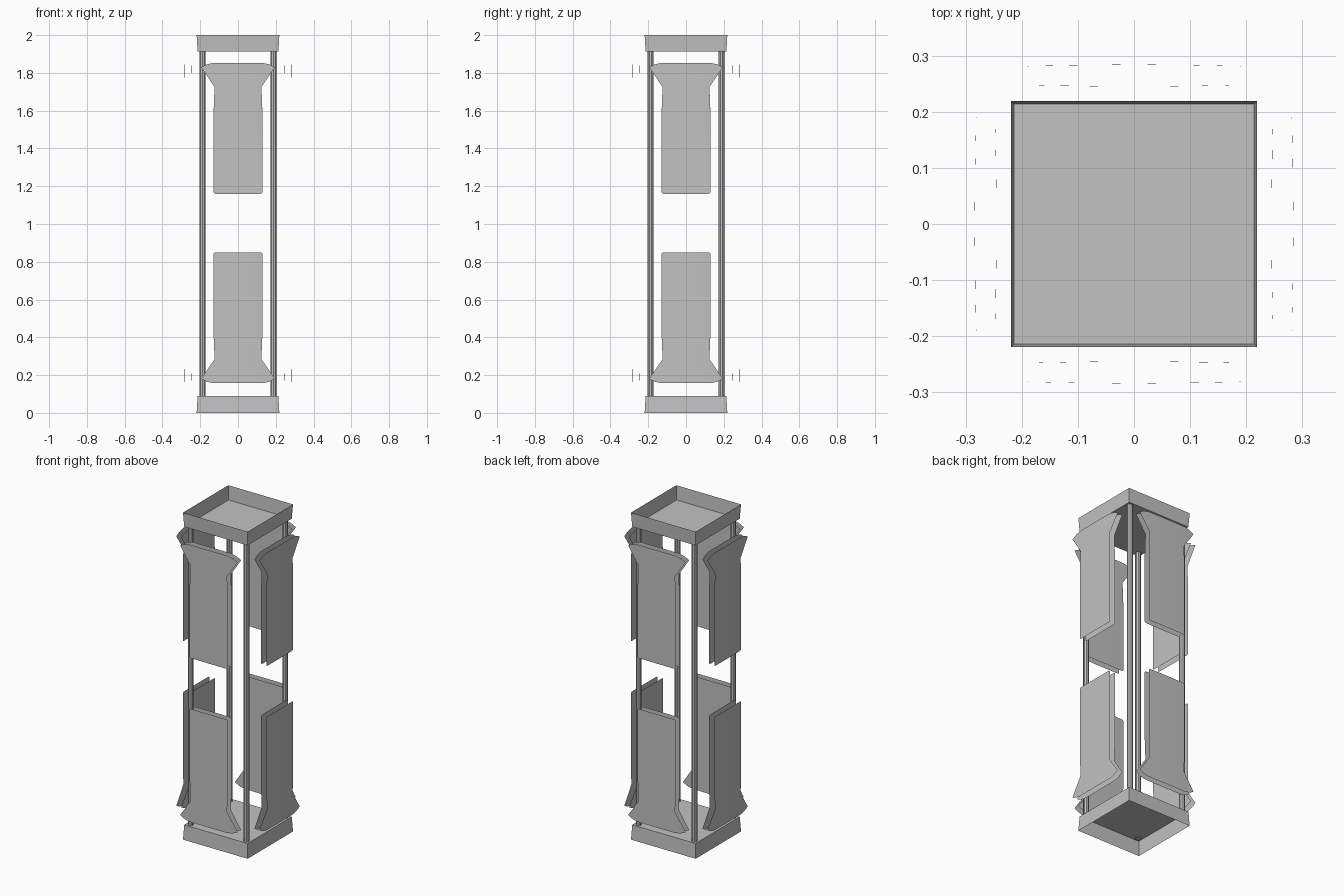
import bpy, bmesh
from math import pi
from mathutils import Matrix

cube = bpy.data.objects.get("Cube")
if cube:
    bpy.data.objects.remove(cube, do_unlink=True)

GREY = (0.54, 0.54, 0.54, 1)
mat = bpy.data.materials.new("plain grey")
mat.use_nodes = True
mat.diffuse_color = GREY
mat.node_tree.nodes["Principled BSDF"].inputs["Base Color"].default_value = GREY


def add_object(name, bm, smooth=False):
    mesh = bpy.data.meshes.new(name)
    bm.to_mesh(mesh)
    bm.free()
    mesh.materials.append(mat)
    obj = bpy.data.objects.new(name, mesh)
    bpy.context.collection.objects.link(obj)
    if smooth:
        bpy.ops.object.select_all(action='DESELECT')
        obj.select_set(True)
        bpy.context.view_layer.objects.active = obj
        bpy.ops.object.shade_smooth_by_angle(angle=pi / 6)
    return obj


# Open square trays at both ends, thin walls around a flat plate
def tray(name, plate_z, rim_z):
    bm = bmesh.new()
    corners = [(-1, -1), (1, -1), (1, 1), (-1, 1)]
    plate = [bm.verts.new((x * 0.214, y * 0.214, plate_z)) for x, y in corners]
    rim = [bm.verts.new((x * 0.219, y * 0.219, rim_z)) for x, y in corners]
    bm.faces.new(plate)
    for i in range(4):
        j = (i + 1) % 4
        bm.faces.new((plate[i], plate[j], rim[j], rim[i]))
    bmesh.ops.recalc_face_normals(bm, faces=bm.faces)
    add_object(name, bm)


tray("top_tray", 1.913, 2.0)
tray("base_tray", 0.09, 0.0)

# Corner posts
for fb, y in (("front", -1), ("back", 1)):
    for lr, x in (("left", 1), ("right", -1)):
        bm = bmesh.new()
        place = Matrix.Translation((x * 0.188, y * 0.188, 1.0))
        bmesh.ops.create_cone(bm, cap_ends=False, segments=10, radius1=0.017,
                              radius2=0.017, depth=1.825, matrix=place)
        add_object(f"{fb}_{lr}_post", bm, smooth=True)

# Flared panel outline for the upper half: height, half width
OUTLINE = [(1.16, 0.122), (1.168, 0.13), (1.6, 0.129), (1.725, 0.124),
           (1.83, 0.195), (1.845, 0.165), (1.853, 0.13)]
COLUMNS = [-1, -0.5, 0, 0.5, 1]


# One thin, slightly bowed sheet facing -y, then turned to its side
def sheet(name, depth, bow, turn, flip, outward):
    bm = bmesh.new()
    rows = []
    for z, half in OUTLINE:
        row = []
        for c in COLUMNS:
            x = c * half
            y = -(depth + bow * (x / 0.195) ** 2)
            row.append(bm.verts.new((x, y, 2.01 - z if flip else z)))
        rows.append(row)
    for low, high in zip(rows, rows[1:]):
        for i in range(len(COLUMNS) - 1):
            bm.faces.new((low[i], low[i + 1], high[i + 1], high[i]))
    if flip == outward:
        bmesh.ops.reverse_faces(bm, faces=bm.faces)
    bmesh.ops.rotate(bm, verts=bm.verts, matrix=Matrix.Rotation(turn, 3, 'Z'))
    add_object(name, bm, smooth=True)


for k, side in enumerate(("front", "left", "back", "right")):
    for level, flip in (("upper", False), ("lower", True)):
        sheet(f"{side}_{level}_outer_panel", 0.284, -0.003, k * pi / 2, flip, True)
        sheet(f"{side}_{level}_inner_panel", 0.245, 0.003, k * pi / 2, flip, False)
